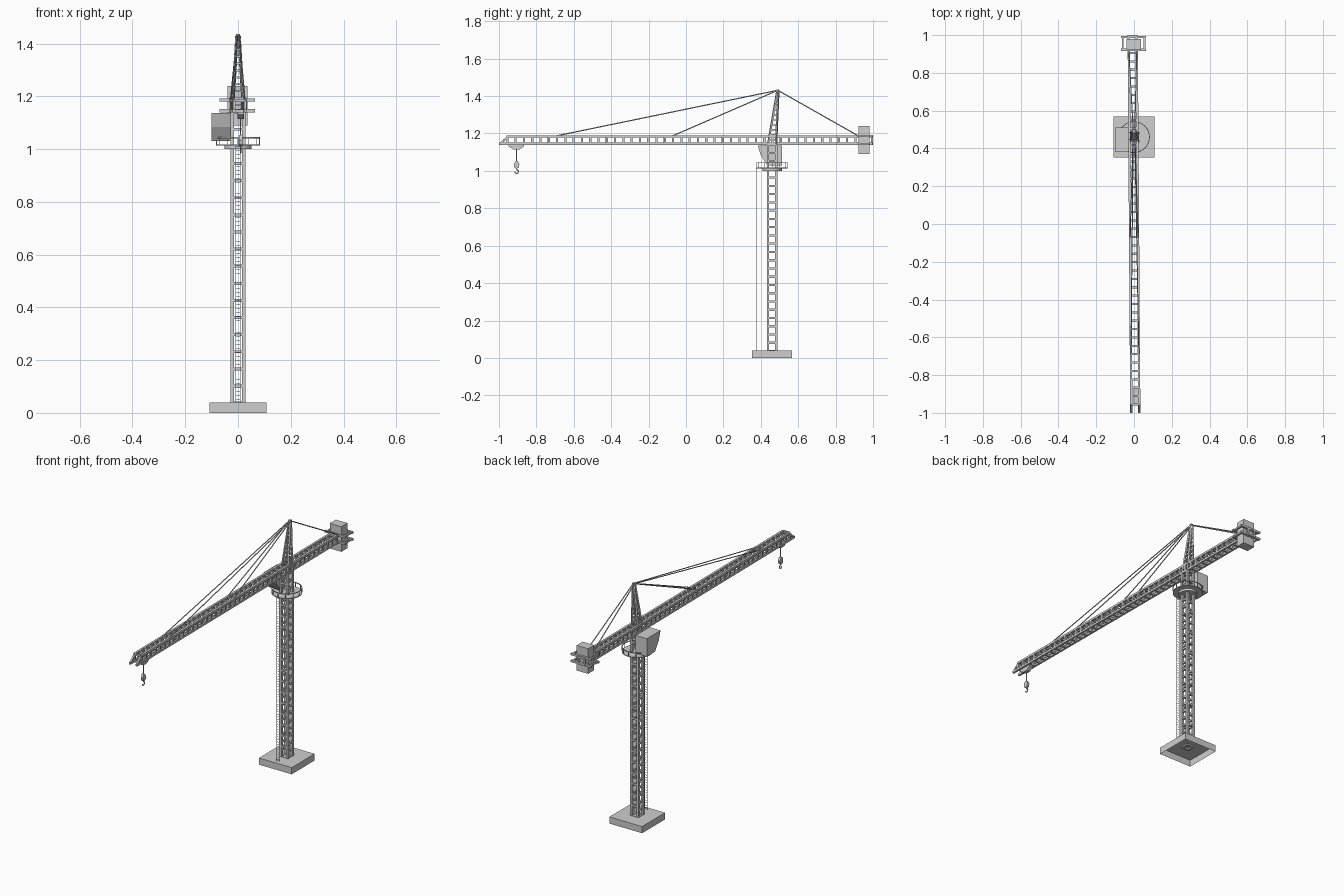
import bpy, bmesh, math
from mathutils import Vector, Matrix

cube = bpy.data.objects.get("Cube")
if cube:
    bpy.data.objects.remove(cube, do_unlink=True)

grey = bpy.data.materials.new("plain grey")
grey.use_nodes = True
COLOUR = (0.62, 0.62, 0.62, 1)
grey.diffuse_color = COLOUR
grey.node_tree.nodes["Principled BSDF"].inputs["Base Color"].default_value = COLOUR

MY = 0.46          # mast centre along y


def finish(bm, name):
    bmesh.ops.recalc_face_normals(bm, faces=bm.faces)
    mesh = bpy.data.meshes.new(name)
    bm.to_mesh(mesh)
    bm.free()
    mesh.materials.append(grey)
    obj = bpy.data.objects.new(name, mesh)
    bpy.context.collection.objects.link(obj)
    return obj


def box(bm, lo, hi):
    lo, hi = Vector(lo), Vector(hi)
    m = Matrix.Translation((lo + hi) / 2) @ Matrix.Diagonal((*(hi - lo), 1))
    bmesh.ops.create_cube(bm, size=1, matrix=m)


def bar(bm, a, b, w, sides=4):
    """Straight bar from a to b; square when it has four sides."""
    a, b = Vector(a), Vector(b)
    d = b - a
    m = Matrix.Translation((a + b) / 2) @ d.to_track_quat('Z', 'Y').to_matrix().to_4x4()
    if sides == 4:
        bmesh.ops.create_cube(bm, size=1, matrix=m @ Matrix.Diagonal((w, w, d.length, 1)))
    else:
        bmesh.ops.create_cone(bm, cap_ends=True, segments=sides, radius1=w / 2,
                              radius2=w / 2, depth=d.length, matrix=m)


def disc(bm, r, z0, z1, seg=32):
    bmesh.ops.create_cone(bm, cap_ends=True, segments=seg, radius1=r, radius2=r,
                          depth=z1 - z0, matrix=Matrix.Translation((0, MY, (z0 + z1) / 2)))


def lattice(bm, start, end, chord, rung, counts):
    """Four chords between matching corners, with rungs on the four sides."""
    start, end = [Vector(p) for p in start], [Vector(p) for p in end]
    for a, b in zip(start, end):
        bar(bm, a, b, chord)
    for i in range(4):
        j, n = (i + 1) % 4, counts[i % 2]
        for k in range(n + 1):
            t = k / n
            bar(bm, start[i].lerp(end[i], t), start[j].lerp(end[j], t), rung)


def prism(name, profile, x0, x1):
    """Side profile of (y, z) points extruded across x."""
    bm = bmesh.new()
    f = bm.faces.new([bm.verts.new((x0, y, z)) for y, z in profile])
    r = bmesh.ops.extrude_face_region(bm, geom=[f])
    bmesh.ops.translate(bm, vec=(x1 - x0, 0, 0),
                        verts=[g for g in r["geom"] if isinstance(g, bmesh.types.BMVert)])
    # The extrusion leaves the first cap in place only when it is rebuilt
    bmesh.ops.holes_fill(bm, edges=[e for e in bm.edges if e.is_boundary], sides=0)
    return finish(bm, name)


def square(h, z):
    return [(-h, MY - h, z), (h, MY - h, z), (h, MY + h, z), (-h, MY + h, z)]


# Foundation slab, hollow and open underneath
bm = bmesh.new()
box(bm, (-0.108, MY - 0.108, 0), (0.108, MY + 0.108, 0.04))
bmesh.ops.delete(bm, geom=[f for f in bm.faces if f.calc_center_median().z < 0.01],
                 context='FACES_ONLY')
finish(bm, "foundation")

# Mast, its chords set into the slab
H = 0.0215
bm = bmesh.new()
lattice(bm, square(H, 0.037), square(H, 1.14), 0.013, 0.011, (17, 25))
finish(bm, "mast")

# Access ladder
bm = bmesh.new()
for s in (-1, 1):
    bar(bm, (s * 0.009, 0.376, 0.04), (s * 0.009, 0.376, 1.015), 0.002)
for k in range(65):
    z = 0.05 + k * 0.015
    bar(bm, (-0.009, 0.376, z), (0.009, 0.376, z), 0.0015)
finish(bm, "ladder")

# Round platform, slewing ring and railing
bm = bmesh.new()
disc(bm, 0.052, 1.0, 1.013)
disc(bm, 0.083, 1.013, 1.018)
finish(bm, "platform")
bm = bmesh.new()
N = 24
ring = [Vector((0.082 * math.cos(k * math.tau / N), MY + 0.082 * math.sin(k * math.tau / N), 1.043))
        for k in range(N)]
for k in range(N):
    bar(bm, ring[k - 1], ring[k], 0.004)
    if k % 2 == 0:
        bar(bm, ring[k], ring[k] - Vector((0, 0, 0.026)), 0.003)
finish(bm, "railing")

# Cabin with raked front in two panes
prism("cabin", [(0.383, 1.137), (0.400, 1.083), (0.435, 1.03),
                (0.512, 1.03), (0.512, 1.137)], -0.10, -0.026)

# Jib running the whole length, with a raked nose
Z0, Z1, W = 1.145, 1.184, 0.021
bm = bmesh.new()
lattice(bm, [(-W, -0.955, Z0), (W, -0.955, Z0), (W, -0.955, Z1), (-W, -0.955, Z1)],
        [(-W, 0.994, Z0), (W, 0.994, Z0), (W, 0.994, Z1), (-W, 0.994, Z1)],
        0.012, 0.011, (44, 44))
for s in (-W, W):
    bar(bm, (s, -0.95, Z0), (s, -1.0, Z0), 0.012)
    bar(bm, (s, -0.95, Z1), (s, -0.994, Z0), 0.010)
jib = finish(bm, "jib")
jib.rotation_euler.z = 0.007

# Tower head leaning back to its apex
bm = bmesh.new()
t = 0.004
lattice(bm, square(H, 1.14),
        [(-t, 0.488, 1.43), (t, 0.488, 1.43), (t, 0.494, 1.43), (-t, 0.494, 1.43)],
        0.009, 0.007, (11, 11))
box(bm, (-0.007, 0.484, 1.424), (0.007, 0.498, 1.436))
finish(bm, "tower_head")

# Stay cables in pairs
bm = bmesh.new()
for s in (-1, 1):
    for y in (-0.69, -0.07, 0.92):
        bar(bm, (s * 0.004, 0.491, 1.431), (s * W - 0.007 * y, y, Z1 + 0.004), 0.006, 6)
finish(bm, "stay_cables")

# Counterweight and the two frames carrying it
bm = bmesh.new()
box(bm, (-0.040, 0.923, 1.09), (0.036, 0.980, 1.24))
finish(bm, "counterweight")
bm = bmesh.new()
for z in (Z0, Z1 + 0.002):
    for y in (0.922, 0.990):
        bar(bm, (-0.070, y, z), (0.064, y, z), 0.012)
    for x in (-0.060, 0.056):
        bar(bm, (x, 0.922, z), (x, 0.990, z), 0.009)
finish(bm, "counterweight_frames")

# Trolley, rope, hook block and hook
HX, HY = 0.010, -0.906
prism("trolley", [(-0.950, 1.14), (-0.950, 1.132), (-0.922, 1.114), (-0.890, 1.114),
                  (-0.866, 1.132), (-0.866, 1.14)], HX - 0.012, HX + 0.012)
bm = bmesh.new()
bar(bm, (HX, HY, 1.118), (HX, HY, 1.045), 0.005, 6)
finish(bm, "hoist_rope")
prism("hook_block", [(HY - 0.006, 1.053), (HY + 0.006, 1.053), (HY + 0.015, 1.035),
                     (HY + 0.012, 1.018), (HY, 1.010), (HY - 0.012, 1.018),
                     (HY - 0.015, 1.035)], HX - 0.007, HX + 0.007)
bm = bmesh.new()
path = [Vector((HX, HY, 1.012))]
for k in range(9):
    a = math.radians(80 - k * 32)
    path.append(Vector((HX, HY + 0.010 * math.cos(a), 0.996 + 0.010 * math.sin(a))))
for a, b in zip(path, path[1:]):
    bar(bm, a, b, 0.006, 8)
finish(bm, "hook")
